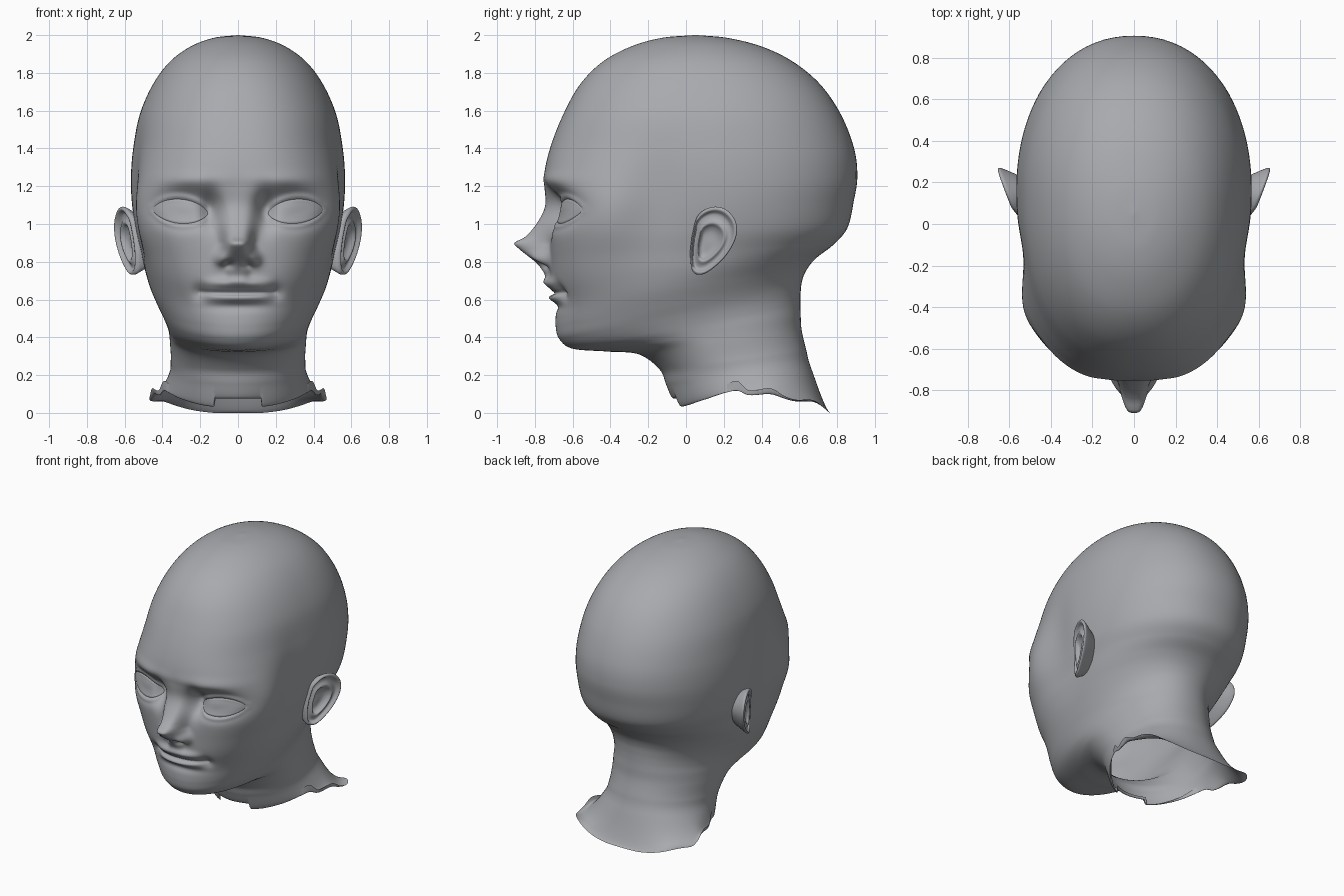
import bpy
import bmesh
from math import pi, sin, cos, exp, sqrt
from mathutils import Vector
from mathutils.bvhtree import BVHTree

cube = bpy.data.objects.get("Cube")
if cube:
    bpy.data.objects.remove(cube, do_unlink=True)

skin = bpy.data.materials.new("matte_grey")
skin.use_nodes = True
skin.diffuse_color = (0.39, 0.4, 0.42, 1)
skin.node_tree.nodes["Principled BSDF"].inputs["Base Color"].default_value = skin.diffuse_color


def curve(rows, t):
    """Smooth interpolation of rows keyed by their first value."""
    t = min(max(t, rows[0][0]), rows[-1][0])
    i = 0
    while i < len(rows) - 2 and t > rows[i + 1][0]:
        i += 1
    a, b = rows[i], rows[i + 1]
    p, q = rows[max(i - 1, 0)], rows[min(i + 2, len(rows) - 1)]
    h = b[0] - a[0]
    u = (t - a[0]) / h
    out = []
    for k in range(1, len(a)):
        ma = (b[k] - p[k]) / (b[0] - p[0]) * h
        mb = (q[k] - a[k]) / (q[0] - a[0]) * h
        v = 1 - u
        out.append(a[k] * v * v * (1 + 2 * u) + b[k] * u * u * (3 - 2 * u)
                   + ma * u * v * v - mb * u * u * v)
    return out


def bump(x, z, cx, cz, rx, rz, power=1):
    return exp(-(((x - cx) / rx) ** 2 + ((z - cz) / rz) ** 2) ** power)


def make_object(name, verts, faces):
    mesh = bpy.data.meshes.new(name)
    mesh.from_pydata(verts, [], faces)
    bm = bmesh.new()
    bm.from_mesh(mesh)
    bmesh.ops.recalc_face_normals(bm, faces=bm.faces)
    bm.to_mesh(mesh)
    bm.free()
    mesh.materials.append(skin)
    mesh.shade_smooth()
    obj = bpy.data.objects.new(name, mesh)
    bpy.context.collection.objects.link(obj)
    return obj


def loft(rows, cols):
    """Quads between closed rings stored one after another."""
    return [(r * cols + c, r * cols + (c + 1) % cols,
             (r + 1) * cols + (c + 1) % cols, (r + 1) * cols + c)
            for r in range(rows - 1) for c in range(cols)]


# Skull rings: height, front y, back y, half width, y of widest point, front squareness
SKULL = [(2.0, .04, .06, .005, .05, 2), (1.985, -.13, .22, .13, .05, 2),
         (1.94, -.29, .4, .25, .06, 2), (1.86, -.44, .565, .36, .08, 2.1),
         (1.74, -.56, .71, .45, .1, 2.2), (1.58, -.65, .82, .52, .12, 2.3),
         (1.4, -.72, .89, .555, .14, 2.4), (1.25, -.75, .907, .567, .15, 2.7)]
# Tilted rings below: front z, front y, back z, back y, half width, widest y, squareness
JAW_NECK = [(1.1, -.735, 1.12, .888, .562, .15, 3.2), (.96, -.725, .98, .855, .542, .13, 3.3),
            (.82, -.72, .89, .78, .515, .06, 2.9), (.7, -.715, .82, .69, .495, 0, 2.5),
            (.58, -.69, .76, .64, .465, -.06, 2.2), (.46, -.69, .7, .615, .425, -.06, 2.05),
            (.39, -.67, .64, .607, .395, -.03, 2.05), (.34, -.6, .58, .605, .375, .03, 2),
            (.325, -.42, .52, .607, .365, .1, 2), (.31, -.25, .44, .612, .36, .15, 2),
            (.23, -.14, .34, .635, .356, .22, 2), (.15, -.105, .23, .665, .37, .32, 2),
            (.03, -.055, 0, .765, .47, .58, 1.8)]
RINGS = [(z, f, z, b, w, c, n) for z, f, b, w, c, n in SKULL] + JAW_NECK
RINGS = [(i,) + ring for i, ring in enumerate(RINGS)]

# Nose: height, projection, half width
NOSE = [(.68, 0, .05), (.76, .045, .06), (.8, .08, .085), (.875, .17, .075), (.9, .187, .07),
        (.93, .13, .075), (1, .065, .085), (1.09, .014, .09), (1.2, 0, .1)]
# Ragged lower neck edge: y, height
EDGE = [(-.1, .08), (-.05, .03), (.1, .08), (.2, .14), (.27, .17), (.33, .12), (.45, .13),
        (.52, .09), (.58, .07), (.68, .065), (.76, 0)]
EYE_X, EYE_Z, EYE_W, EYE_H = .305, 1.067, .147, .066


def eye_centre(u):
    return EYE_Z + .01 * u


def eye_half(u):
    return EYE_H * max(1 - u * u, 0) ** .65


def face_push(x, z):
    """Forward push of the face at a mirrored position."""
    x = abs(x)
    if z > 1.4 or z < .42 or x > .6:
        return 0
    size, width = curve(NOSE, z)
    push = size * exp(-(x / width) ** 3.5)
    # nostril wings and holes
    push += .04 * bump(x, z, .09, .815, .034, .04) - .035 * bump(x, z, .05, .785, .025, .02)
    # eye sockets, inner corners and brow
    push -= .075 * bump(x, z, .28, 1.09, .17, .1, 1.5)
    push -= .06 * bump(x, z, .145, 1.07, .05, .1)
    push += .012 * bump(x, z, .25, 1.235, .2, .04)
    # eyelids
    u = (x - EYE_X) / EYE_W
    if abs(u) < 1.2:
        ring = abs(abs(z - eye_centre(u)) - eye_half(u) - .01)
        push += .014 * exp(-(ring / .015) ** 2) * max(0, 1 - (u / 1.2) ** 4)
    # lips, mouth line and chin
    fade = max(0, 1 - (x / .21) ** 2)
    push += .036 * fade ** 1.3 * exp(-((z - .686) / .028) ** 2)
    push += .032 * fade ** 1.3 * exp(-((z - .61) / .026) ** 2)
    push -= .022 * fade ** .4 * exp(-((z - .64 + .008 * fade) / .011) ** 2)
    push -= .025 * bump(x, z, .2, .64, .04, .04) + .012 * bump(x, z, 0, .56, .16, .025)
    return push


def edge_height(x, y):
    return .09 if y < 0 and abs(x) < .125 else curve(EDGE, y)[0]


# Head and neck shell
COLS, STEPS = 220, 14
rows = (len(RINGS) - 1) * STEPS + 1
last = rows - 1 - STEPS
verts = []
for r in range(rows):
    zf, yf, zb, yb, w, yc, n = curve(RINGS, r / STEPS)
    for c in range(COLS):
        s = 2 * c / COLS - 1
        a = pi * s * (.35 + .65 * s * s)
        depth, power = (yc - yf, n) if cos(a) > 0 else (yb - yc, 2.15)
        rad = ((abs(sin(a)) / w) ** power + (abs(cos(a)) / depth) ** power) ** (-1 / power)
        x, y = rad * sin(a), yc - rad * cos(a)
        z = zf + (zb - zf) * (y - yf) / (yb - yf)
        if r > last:
            # the final stretch runs into the ragged edge
            t = (r - last) / STEPS
            z += t * t * (edge_height(x, y) - z)
        # temple hollow and cheekbone
        x *= 1 - .045 * bump(y, z, -.15, 1.15, .15, .28) + .035 * bump(y, z, -.43, 1.03, .13, .2)
        if y < -.2:
            y -= face_push(x, z) * min(1, (-.2 - y) / .15)
        verts.append((x, y, z))
faces = loft(rows, COLS) + [tuple(range(COLS))]
make_object("head_and_neck", verts, faces)
surface = BVHTree.FromPolygons(verts, faces)

# Eyes: almond domes resting on the sockets
for side, label in ((1, "left"), (-1, "right")):
    across, up = 40, 16
    points = []
    for i in range(across + 1):
        u = -cos(pi * i / across)
        for j in range(up + 1):
            v = 2 * j / up - 1
            x, z = side * (EYE_X + EYE_W * u), eye_centre(u) + (eye_half(u) + .001) * v
            hit = surface.ray_cast(Vector((x, -2, z)), Vector((0, 1, 0)))[0]
            dome = sqrt(max(0, (1 - u * u) * (1 - v * v)))
            points.append((x, hit.y + .006 - .036 * dome, z))
    n = up + 1
    quads = [(i * n + j, i * n + j + 1, (i + 1) * n + j + 1, (i + 1) * n + j)
             for i in range(across) for j in range(up)]
    eye = make_object(label + "_eye", points, quads)
    if sum(p.normal.y for p in eye.data.polygons) > 0:
        eye.data.flip_normals()

# Ears: outline (y, z) swept through rim, hollow and back
OUTLINE = [(.03, .93), (.06, 1.04), (.13, 1.088), (.205, 1.08), (.26, 1.02), (.267, .94),
           (.225, .85), (.155, .775), (.085, .733), (.035, .75), (.022, .84)]
OUTLINE = [(i, y, z) for i, (y, z) in enumerate(OUTLINE + OUTLINE[:1])]
# Section: scale of the outline, outward offset
SECTION = [(0, .03, -.03), (1, .3, -.03), (2, .45, -.018), (3, .56, .002), (4, .7, -.01),
           (5, .82, -.01), (6, .92, .01), (7, 1, .0), (8, .95, -.025), (9, .7, -.1)]
CENTRE_Y, CENTRE_Z = .115, .895
for side, label in ((1, "left"), (-1, "right")):
    cols, steps = 66, 4
    rows = (len(SECTION) - 1) * steps + 1
    points = []
    for r in range(rows):
        scale, lift = curve(SECTION, r / steps)
        for c in range(cols):
            oy, oz = curve(OUTLINE, c * (len(OUTLINE) - 1) / cols)
            y = CENTRE_Y + (oy - CENTRE_Y) * scale
            z = CENTRE_Z + (oz - CENTRE_Z) * scale
            x = .562 + .38 * (y - .05) + .05 * (z - .9) + lift - .3 * max(0, .08 - y)
            points.append((side * x, y, z))
    make_object(label + "_ear", points, loft(rows, cols) + [tuple(range(cols))])
